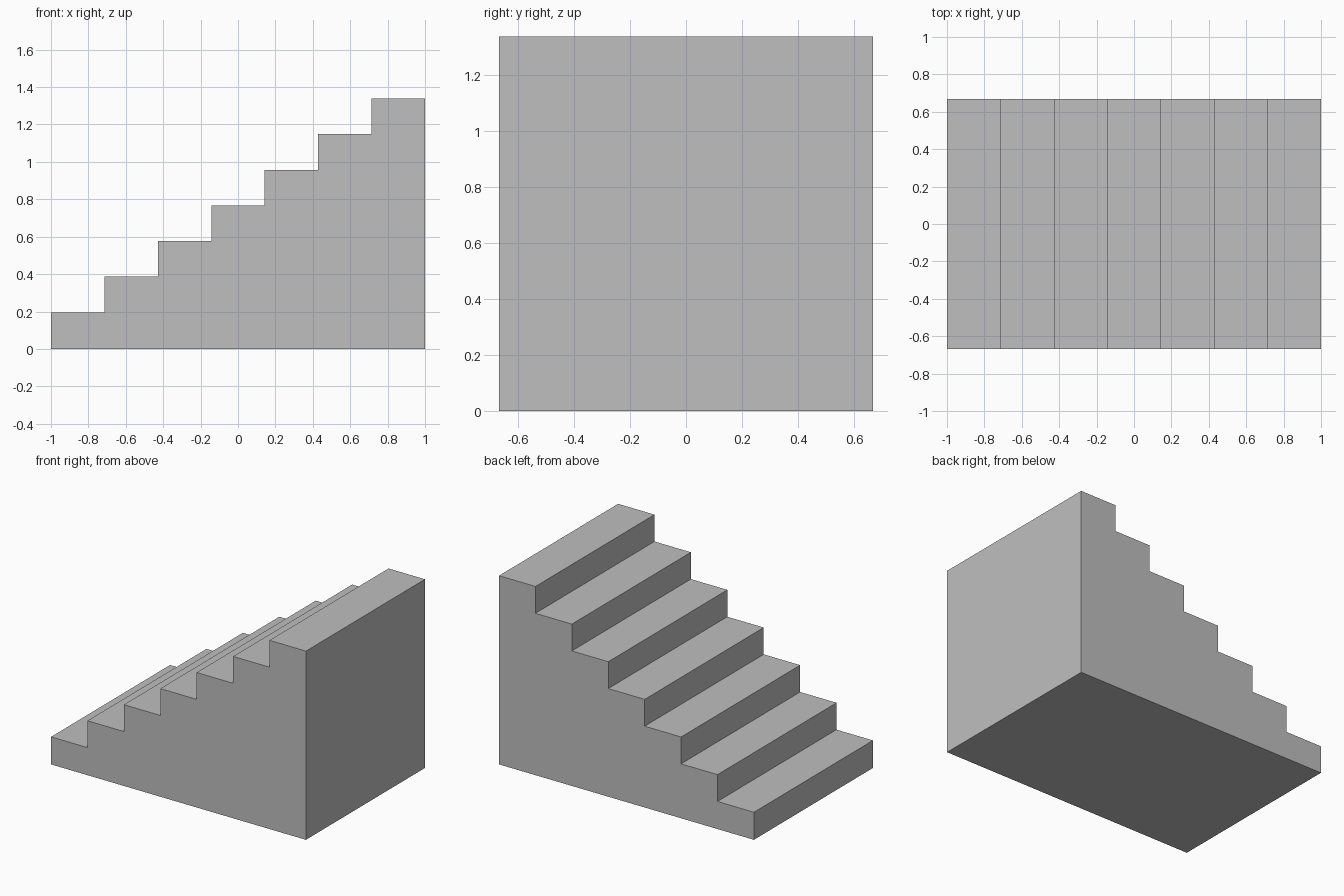
import bpy
import bmesh

cube = bpy.data.objects.get("Cube")
if cube:
    bpy.data.objects.remove(cube, do_unlink=True)

STEPS = 7
RUN = 2 / STEPS
RISE = 0.1905
HALF_WIDTH = 0.667
BASE = 0.005

grey = bpy.data.materials.new("light grey")
grey.use_nodes = True
colour = (0.52, 0.52, 0.52, 1)
grey.diffuse_color = colour
grey.node_tree.nodes["Principled BSDF"].inputs["Base Color"].default_value = colour


def extrude_profile(name, profile):
    """Sweep an x-z outline across the full width of the stairs."""
    bm = bmesh.new()
    side = bm.faces.new([bm.verts.new((x, -HALF_WIDTH, z)) for x, z in profile])
    swept = bmesh.ops.extrude_face_region(bm, geom=[side])
    verts = [v for v in swept["geom"] if isinstance(v, bmesh.types.BMVert)]
    bmesh.ops.translate(bm, verts=verts, vec=(0, 2 * HALF_WIDTH, 0))
    bmesh.ops.recalc_face_normals(bm, faces=bm.faces)
    mesh = bpy.data.meshes.new(name)
    bm.to_mesh(mesh)
    bm.free()
    mesh.materials.append(grey)
    obj = bpy.data.objects.new(name, mesh)
    bpy.context.collection.objects.link(obj)
    return obj


# Solid staircase, standing on a thin base and climbing towards +x
outline = [(1, 0), (-1, 0)]
for i in range(STEPS):
    height = BASE + RISE * (i + 1)
    outline += [(-1 + RUN * i, height), (-1 + RUN * (i + 1), height)]
extrude_profile("staircase", outline)
